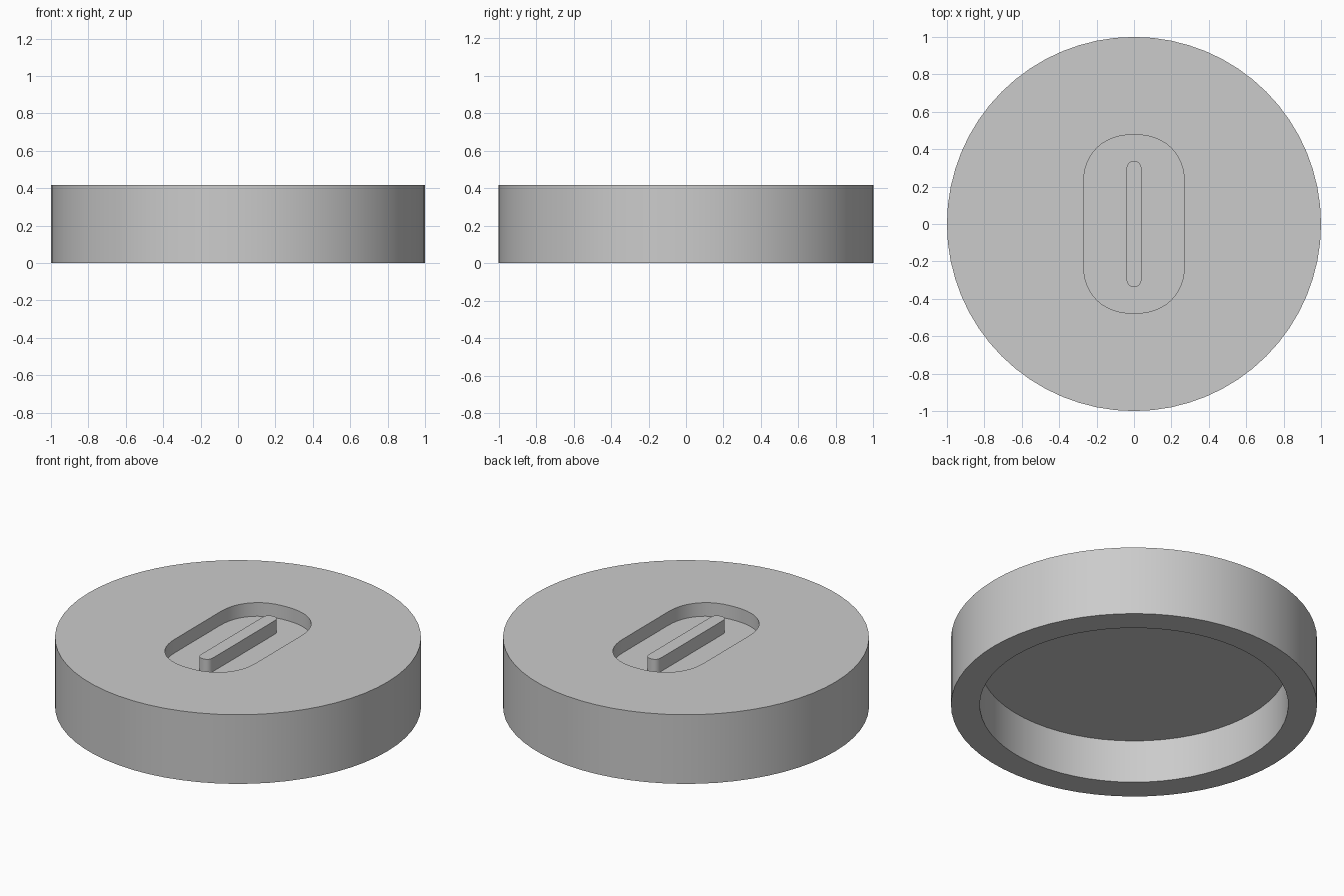
import bpy
import bmesh
from math import cos, sin, pi, copysign

cube = bpy.data.objects.get("Cube")
if cube:
    bpy.data.objects.remove(cube, do_unlink=True)

HEIGHT = 0.417
FLOOR = 0.335      # bottom of the grip recess
CEILING = 0.26     # top of the hollow underside

grey = bpy.data.materials.new("plain grey")
grey.use_nodes = True
grey.diffuse_color = (0.6, 0.6, 0.6, 1)
grey.node_tree.nodes["Principled BSDF"].inputs["Base Color"].default_value = (0.6, 0.6, 0.6, 1)


def circle(radius, sides=64):
    return [(radius * cos(2 * pi * i / sides), radius * sin(2 * pi * i / sides))
            for i in range(sides)]


def rounded_slot(half_x, half_y, corner_x, corner_y, power, steps=12):
    """Outline with straight sides and soft superelliptic corners."""
    points = []
    for quarter in range(4):
        for i in range(steps + 1):
            a = (quarter + i / steps) * pi / 2
            mid = (quarter + 0.5) * pi / 2
            cx = copysign(half_x - corner_x, cos(mid))
            cy = copysign(half_y - corner_y, sin(mid))
            x = cx + corner_x * copysign(abs(cos(a)) ** (2 / power), cos(a))
            y = cy + corner_y * copysign(abs(sin(a)) ** (2 / power), sin(a))
            points.append((x, y))
    return points


def prism(name, outline, bottom, top):
    bm = bmesh.new()
    face = bm.faces.new([bm.verts.new((x, y, bottom)) for x, y in outline])
    raised = bmesh.ops.extrude_face_region(bm, geom=[face], use_keep_orig=True)
    moved = [v for v in raised["geom"] if isinstance(v, bmesh.types.BMVert)]
    bmesh.ops.translate(bm, verts=moved, vec=(0, 0, top - bottom))
    bmesh.ops.remove_doubles(bm, verts=bm.verts, dist=0.0005)
    bmesh.ops.recalc_face_normals(bm, faces=bm.faces)
    mesh = bpy.data.meshes.new(name)
    bm.to_mesh(mesh)
    bm.free()
    mesh.materials.append(grey)
    obj = bpy.data.objects.new(name, mesh)
    bpy.context.collection.objects.link(obj)
    return obj


def activate(obj):
    bpy.ops.object.select_all(action="DESELECT")
    obj.select_set(True)
    bpy.context.view_layer.objects.active = obj


def carve(target, cutter):
    mod = target.modifiers.new("carve", "BOOLEAN")
    mod.operation = "DIFFERENCE"
    mod.solver = "EXACT"
    mod.object = cutter
    activate(target)
    bpy.ops.object.modifier_apply(modifier=mod.name)
    bpy.data.objects.remove(cutter, do_unlink=True)


# Round cap, hollow below, with a grip recess in the top
cap = prism("cap", circle(1), 0, HEIGHT)
carve(cap, prism("hollow_cutter", circle(0.843), -0.1, CEILING))
carve(cap, prism("recess_cutter", rounded_slot(0.27, 0.477, 0.27, 0.265, 2.25),
                 FLOOR, HEIGHT + 0.1))

# Upright grip bar, flush with the top
grip_bar = prism("grip_bar", rounded_slot(0.04, 0.336, 0.04, 0.045, 2.4, 6),
                 FLOOR, HEIGHT)

for part in (cap, grip_bar):
    activate(part)
    bpy.ops.object.shade_smooth_by_angle(angle=pi / 6)
